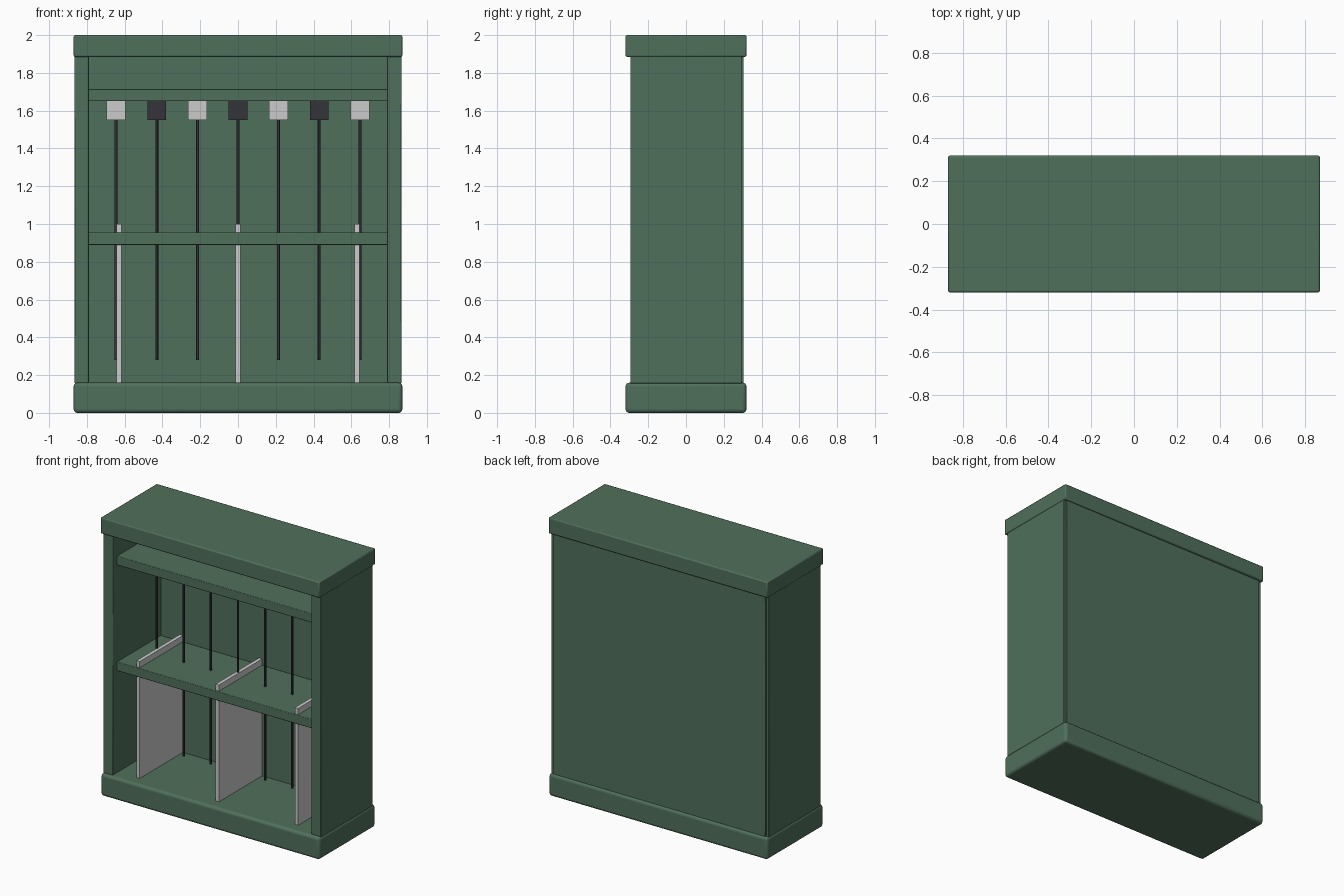
import bpy

if "Cube" in bpy.data.objects:
    bpy.data.objects.remove(bpy.data.objects["Cube"])


def material(name, rgb):
    m = bpy.data.materials.new(name)
    m.diffuse_color = (*rgb, 1)
    m.use_nodes = True
    m.node_tree.nodes["Principled BSDF"].inputs["Base Color"].default_value = m.diffuse_color
    return m


GREEN = material("green_paint", (0.08, 0.16, 0.105))
DARK = material("dark_metal", (0.035, 0.036, 0.042))


def finish(ob, name, mat, bevel=0, segments=2):
    ob.name = name
    if mat:
        ob.data.materials.append(mat)
    if bevel:
        b = ob.modifiers.new("bevel", 'BEVEL')
        b.width = bevel
        b.segments = segments
    bpy.ops.object.shade_smooth_by_angle()
    return ob


def box(name, xs, ys, zs, mat=None, bevel=0, segments=2):
    """Box from its min/max ranges."""
    center = [(a + b) / 2 for a, b in (xs, ys, zs)]
    bpy.ops.mesh.primitive_cube_add(size=1, location=center)
    ob = bpy.context.object
    ob.scale = [b - a for a, b in (xs, ys, zs)]
    bpy.ops.object.transform_apply(location=False, rotation=False, scale=True)
    return finish(ob, name, mat, bevel, segments)


# Plinth and top cap
box("plinth", (-0.87, 0.87), (-0.32, 0.32), (0, 0.16), GREEN, 0.02, 4)
box("top_cap", (-0.87, 0.87), (-0.32, 0.32), (1.885, 2), GREEN, 0.008)

# Side panels
for side, s in (("left", -1), ("right", 1)):
    xs = sorted((s * 0.79, s * 0.865))
    box(side + "_panel", xs, (-0.295, 0.295), (0.155, 1.89), GREEN, 0.004)

# Back panel
box("back_panel", (-0.845, 0.845), (0.255, 0.305), (0.155, 1.89), GREEN, 0.003)

# Shelves
box("upper_shelf", (-0.795, 0.795), (-0.245, 0.256), (1.65, 1.715), GREEN, 0.004)
box("middle_shelf", (-0.795, 0.795), (-0.245, 0.256), (0.89, 0.955), GREEN, 0.004)

# Upright dividers
for i, x in enumerate((-0.63, 0, 0.63)):
    box(f"divider_{i + 1}", (x - 0.013, x + 0.013), (-0.235, 0.256), (0.155, 1.0))

# Hanging rods with alternating light and dark mounting blocks
for i in range(7):
    x = (i - 3) * 0.215
    box(f"block_{i + 1}", (x - 0.05, x + 0.05), (-0.05, 0.05), (1.55, 1.651),
        DARK if i % 2 else None)
    bpy.ops.mesh.primitive_cylinder_add(vertices=12, radius=0.008, depth=1.28,
                                        location=(x, 0, 0.92))
    finish(bpy.context.object, f"rod_{i + 1}", DARK)
